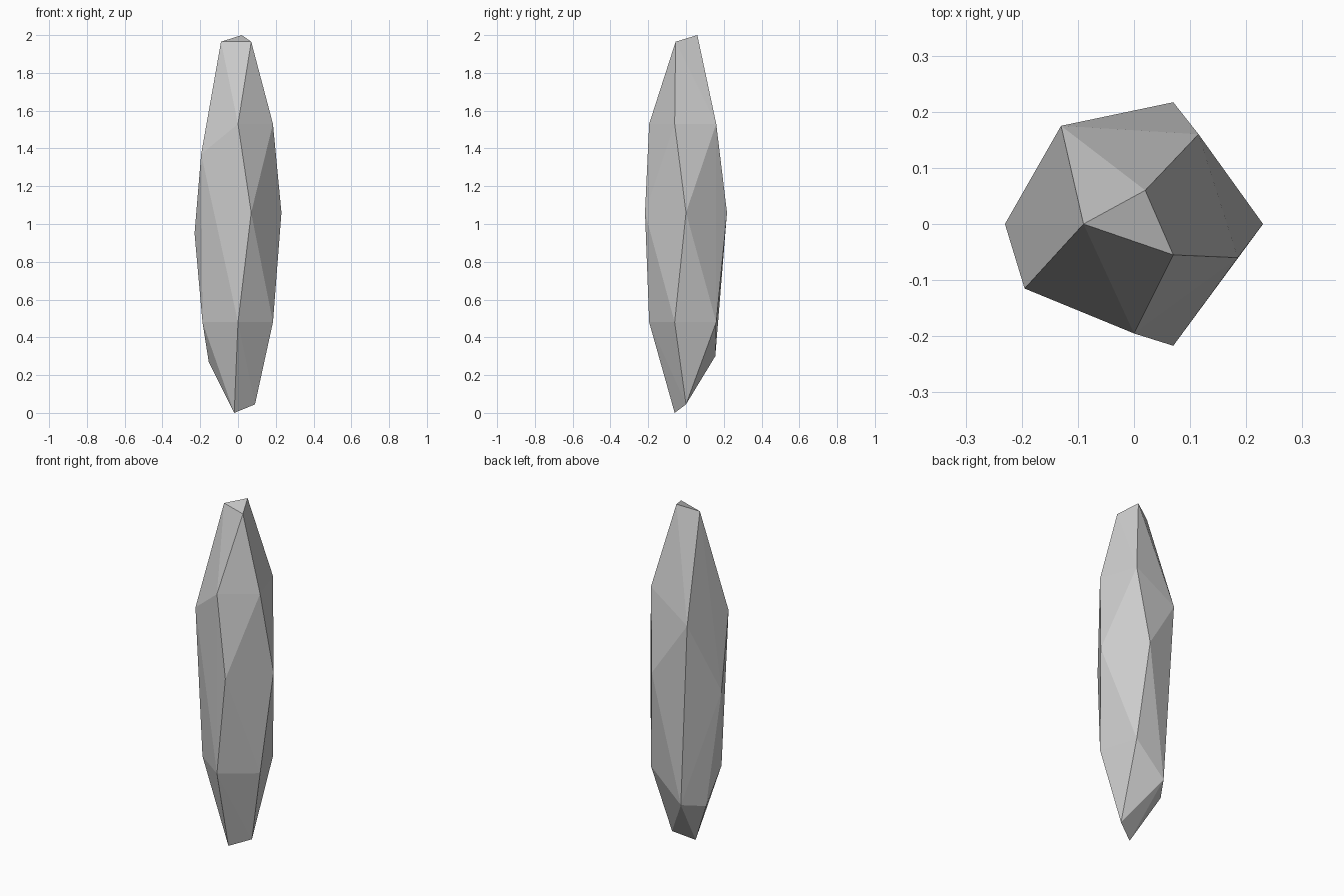
import bpy
import bmesh

if "Cube" in bpy.data.objects:
    bpy.data.objects.remove(bpy.data.objects["Cube"])

# Corner points of the faceted shard, from tip to base
top_facet = [(0.02, 0.06, 2.0), (-0.09, 0.0, 1.965), (0.07, -0.055, 1.965)]
# Shoulder corners that repeat at the upper and lower level
shoulder = [(0.185, -0.06), (0.115, 0.16), (0.0, -0.195)]
shoulders = [(x, y, z) for z in (1.53, 0.48) for x, y in shoulder]
# Widest corners around the middle
waist = [(0.23, 0.0, 1.06), (0.07, 0.217, 1.06), (0.07, -0.217, 1.06), (-0.23, 0.0, 0.95)]
# Irregular chipped corners on the left and back
chips = [(-0.13, 0.175, 1.37), (-0.195, -0.115, 1.37), (-0.188, -0.06, 0.48),
         (-0.155, 0.035, 0.27), (-0.075, 0.155, 0.30)]
base = [(-0.02, -0.06, 0.0), (0.09, 0.0, 0.045)]

# Wrap the corners in flat facets
bm = bmesh.new()
for co in top_facet + shoulders + waist + chips + base:
    bm.verts.new(co)
bmesh.ops.convex_hull(bm, input=bm.verts[:])
bmesh.ops.recalc_face_normals(bm, faces=bm.faces[:])

mesh = bpy.data.meshes.new("stone_shard")
bm.to_mesh(mesh)
bm.free()

# Plain grey stone
stone = bpy.data.materials.new("grey_stone")
stone.diffuse_color = (0.6, 0.6, 0.6, 1.0)
stone.use_nodes = True
stone.node_tree.nodes["Principled BSDF"].inputs["Base Color"].default_value = stone.diffuse_color
mesh.materials.append(stone)

shard = bpy.data.objects.new("stone_shard", mesh)
bpy.context.collection.objects.link(shard)
